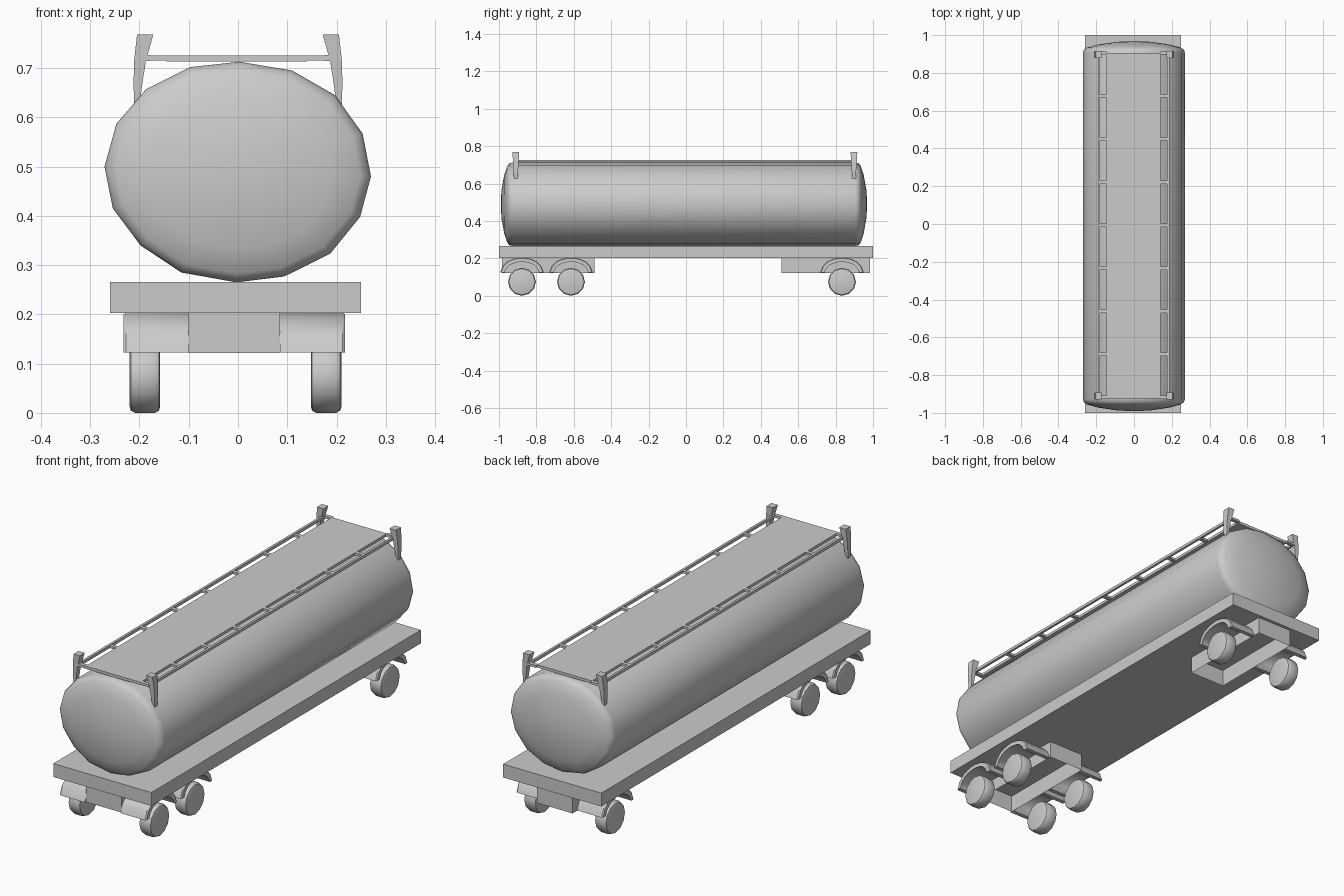
import bpy, bmesh, math

if "Cube" in bpy.data.objects:
    bpy.data.objects.remove(bpy.data.objects["Cube"])


def make(name, verts, faces, smooth=None):
    me = bpy.data.meshes.new(name)
    me.from_pydata(verts, [], faces)
    bm = bmesh.new()
    bm.from_mesh(me)
    bmesh.ops.recalc_face_normals(bm, faces=bm.faces)
    bm.to_mesh(me)
    bm.free()
    ob = bpy.data.objects.new(name, me)
    bpy.context.collection.objects.link(ob)
    if smooth:
        bpy.ops.object.select_all(action='DESELECT')
        bpy.context.view_layer.objects.active = ob
        ob.select_set(True)
        bpy.ops.object.shade_smooth_by_angle(angle=math.radians(smooth))
    return ob


def loft(name, rings, smooth=None, closed=True):
    """Skin equal-sized closed rings, capping both ends."""
    n = len(rings[0])
    verts = [v for r in rings for v in r]
    faces = [(k * n + i, k * n + (i + 1) % n, (k + 1) * n + (i + 1) % n, (k + 1) * n + i)
             for k in range(len(rings) - 1) for i in range(n)]
    if closed:
        faces.append(tuple(range(n)))
    faces.append(tuple(range((len(rings) - 1) * n, len(rings) * n)))
    return make(name, verts, faces, smooth)


def rect(x0, x1, y0, y1, z):
    return [(x0, y0, z), (x1, y0, z), (x1, y1, z), (x0, y1, z)]


def box(name, x0, x1, y0, y1, z0, z1, bottom=True):
    return loft(name, [rect(x0, x1, y0, y1, z0), rect(x0, x1, y0, y1, z1)], closed=bottom)


# tank: slightly irregular 16-sided oval with domed ends
oval = [(0.003, .713), (.11, .695), (.197, .645), (.253, .567), (.27, .48), (.248, .398),
        (.187, .323), (.094, .277), (-.003, .265), (-.115, .285), (-.198, .34), (-.254, .415),
        (-.271, .50), (-.247, .587), (-.187, .657), (-.097, .702)]
stations = [(-.99, .1), (-.986, .35), (-.972, .7), (-.955, .92), (-.943, .98), (-.925, 1),
            (.905, 1), (.922, .98), (.934, .92), (.95, .7), (.964, .35), (.968, .1)]
loft("tank", [[(x * s, y, .49 + (z - .49) * s) for x, z in oval] for y, s in stations], 40)

# chassis deck
box("chassis", -.26, .25, -1, 1, .203, .266)

# bogie housings, open underneath
box("front_bogie", -.10, .085, -.985, -.49, .122, .203, bottom=False)
box("rear_bogie", -.10, .085, .51, .985, .122, .203, bottom=False)

# walkway with side rails and rungs
box("walkway", -.145, .14, -.925, .905, .713, .726)
for side, inner, outer in (("left", -.145, -.19), ("right", .14, .187)):
    d = math.copysign(.011, outer)
    box(side + "_rail", min(outer, outer - d), max(outer, outer - d), -.925, .905, .714, .727)
    for i in range(9):
        y = -.917 + i * .2278
        box(side + "_rung", min(inner, outer), max(inner, outer), y - .009, y + .009, .715, .726)

# corner posts, tapering and leaning inwards at the top
post = [(.200, .211, .010, .625), (.194, .212, .012, .67), (.187, .211, .015, .715),
        (.172, .205, .018, .768)]
for side in (-1, 1):
    for end, y in (("front", -.91), ("rear", .898)):
        loft(end + "_post", [rect(side * a, side * b, y - h, y + h, z) for a, b, h, z in post])

# wheels and mudguards
arch = [(-.117, .123), (-.104, .158), (-.08, .183), (-.048, .197), (-.015, .203),
        (.015, .203), (.048, .197), (.08, .183), (.104, .158), (.117, .123)]
under = [(-.097, .123), (-.086, .148), (-.066, .167), (-.04, .178), (-.013, .183)]
under += [(-y, z) for y, z in reversed(under)]
guard = arch + under[::-1]
for axle in (-.877, -.615, .834):
    for side in (-1, 1):
        cx = -.005 + side * .184
        rings = []
        for dx, r in ((-.031, .062), (-.0285, .070), (-.02, .0745),
                      (.02, .0745), (.0285, .070), (.031, .062)):
            rings.append([(cx + dx, axle + r * math.sin(math.tau * i / 12),
                           .0775 + r * math.cos(math.tau * i / 12)) for i in range(12)])
        rings = [[(x, y, z - .003) for x, y, z in r] for r in rings]
        loft("wheel", rings, 40)
        rings = []
        for dx, s in ((.0925, 1), (.220, 1), (.225, .96)):
            rings.append([(-.0075 + side * dx, axle + y * s, .123 + (z - .123) * s)
                          for y, z in guard])
        loft("mudguard", rings, 35)
